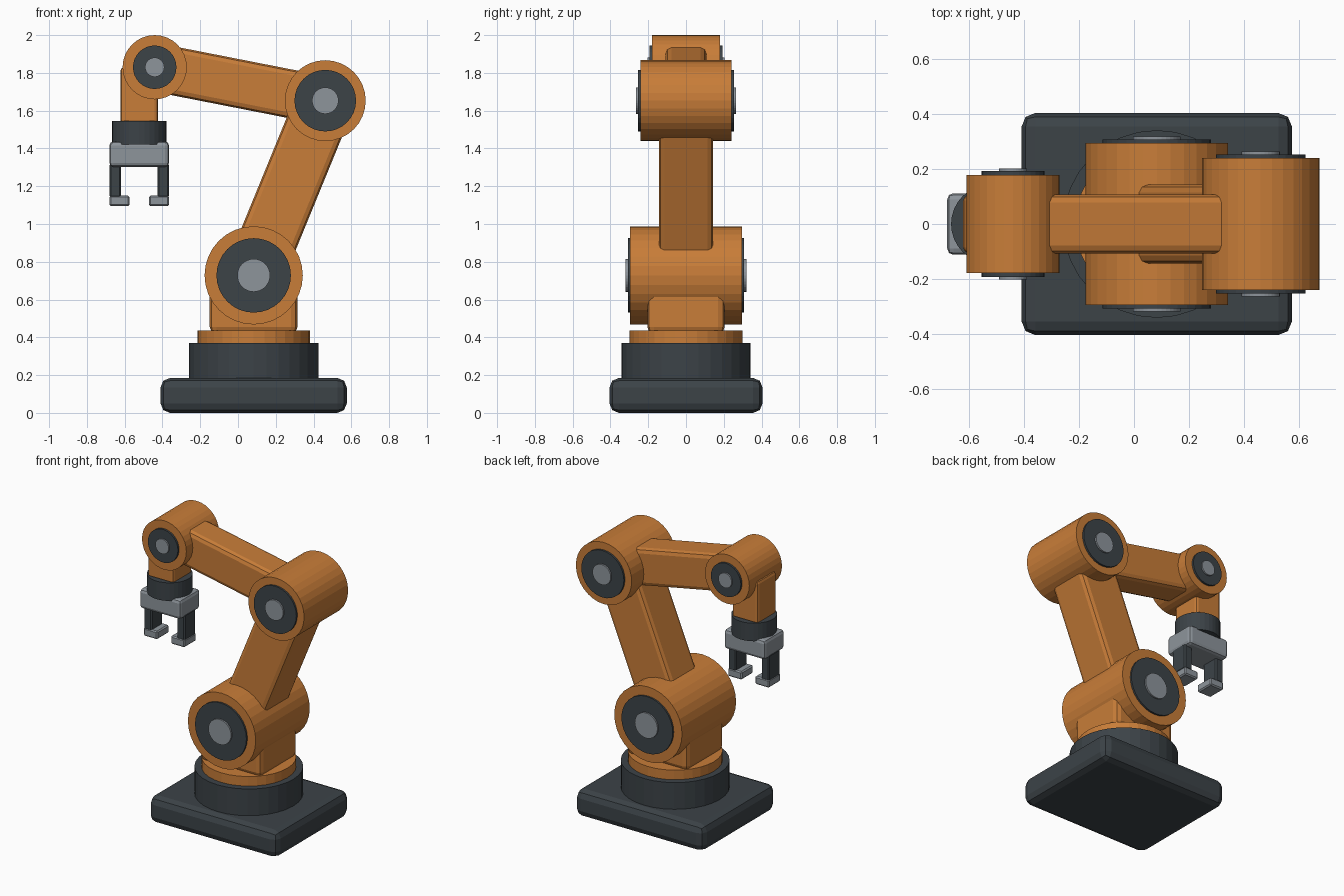
import bpy, math
from mathutils import Vector

if "Cube" in bpy.data.objects:
    bpy.data.objects.remove(bpy.data.objects["Cube"])


def material(name, rgb):
    m = bpy.data.materials.new(name)
    m.diffuse_color = (*rgb, 1)
    m.use_nodes = True
    m.node_tree.nodes["Principled BSDF"].inputs["Base Color"].default_value = m.diffuse_color
    return m


ORANGE = material("orange_paint", (0.58, 0.205, 0.04))
DARK = material("dark_metal", (0.045, 0.056, 0.064))
STEEL = material("light_steel", (0.27, 0.30, 0.33))


def finish(o, name, mat, bevel=0, segs=1):
    o.name = name
    o.data.materials.append(mat)
    if bevel:
        b = o.modifiers.new("bevel", 'BEVEL')
        b.width, b.segments = bevel, segs
        b.limit_method = 'ANGLE'
    return o


def box(name, x, y, z, mat, bevel=0.02, segs=2):
    """Box from (min, max) pairs on each axis."""
    bpy.ops.mesh.primitive_cube_add(size=1, location=[sum(p) / 2 for p in (x, y, z)])
    o = bpy.context.object
    o.scale = [p[1] - p[0] for p in (x, y, z)]
    bpy.ops.object.transform_apply(location=False, rotation=False)
    return finish(o, name, mat, bevel, segs)


def cyl_z(name, x, r, z0, z1, mat):
    bpy.ops.mesh.primitive_cylinder_add(vertices=32, radius=r, depth=z1 - z0,
                                        location=(x, 0, (z0 + z1) / 2))
    return finish(bpy.context.object, name, mat)


def cyl_y(name, x, z, r, y0, y1, mat):
    bpy.ops.mesh.primitive_cylinder_add(vertices=32, radius=r, depth=y1 - y0,
                                        location=(x, (y0 + y1) / 2, z),
                                        rotation=(math.pi / 2, 0, 0))
    return finish(bpy.context.object, name, mat)


def joint(name, x, z, radii, halves):
    """Horizontal drum with a dark disc and a steel cap on both ends."""
    cyl_y(name + "_drum", x, z, radii[0], -halves[0], halves[0], ORANGE)
    for label, s in (("front", -1), ("back", 1)):
        for part, i, mat in (("disc", 1, DARK), ("cap", 2, STEEL)):
            a, b = sorted((s * (halves[i - 1] - 0.01), s * halves[i]))
            cyl_y(f"{name}_{part}_{label}", x, z, radii[i], a, b, mat)


def link(name, p, q, thick, width):
    """Bevelled beam between two joint centres in the XZ plane."""
    a, b = Vector((p[0], 0, p[1])), Vector((q[0], 0, q[1]))
    d = b - a
    o = box(name, (-thick / 2, thick / 2), (-width / 2, width / 2),
            (-d.length / 2, d.length / 2), ORANGE, 0.03)
    o.location = (a + b) / 2
    o.rotation_euler.y = math.atan2(d.x, d.z)


# base and turntable
BX = 0.083
box("base_plate", (-0.41, 0.576), (-0.405, 0.405), (0, 0.185), DARK, 0.05)
cyl_z("turntable", BX, 0.342, 0.17, 0.37, DARK)
cyl_z("turntable_ring", BX, 0.298, 0.36, 0.436, ORANGE)
box("shoulder_post", (-0.15, 0.315), (-0.205, 0.205), (0.42, 0.72), ORANGE, 0.035)

# joints and arm links
shoulder, elbow, wrist = (BX, 0.728), (0.462, 1.653), (-0.441, 1.83)
joint("shoulder", *shoulder, (0.26, 0.197, 0.087), (0.296, 0.308, 0.319))
joint("elbow", *elbow, (0.214, 0.163, 0.07), (0.241, 0.254, 0.265))
joint("wrist", *wrist, (0.17, 0.115, 0.051), (0.179, 0.193, 0.203))
link("upper_arm", shoulder, elbow, 0.31, 0.288)
link("forearm", elbow, wrist, 0.256, 0.216)

# hand
HX = -0.523
box("wrist_link", (HX - 0.1, HX + 0.1), (-0.105, 0.105), (1.53, 1.83), ORANGE, 0.02)
cyl_z("hand_collar", HX, 0.144, 1.42, 1.545, DARK)
box("gripper_body", (HX - 0.158, HX + 0.158), (-0.112, 0.112), (1.302, 1.437), STEEL, 0.022)

# gripper fingers with inward tips
for side, s in (("left", -1), ("right", 1)):
    span = lambda a, b: sorted((HX + s * a, HX + s * b))
    box("finger_" + side, span(0.096, 0.157), (-0.062, 0.062), (1.14, 1.32), DARK, 0.008, 1)
    box("fingertip_" + side, span(0.051, 0.158), (-0.065, 0.065), (1.094, 1.15), STEEL, 0.008, 1)
